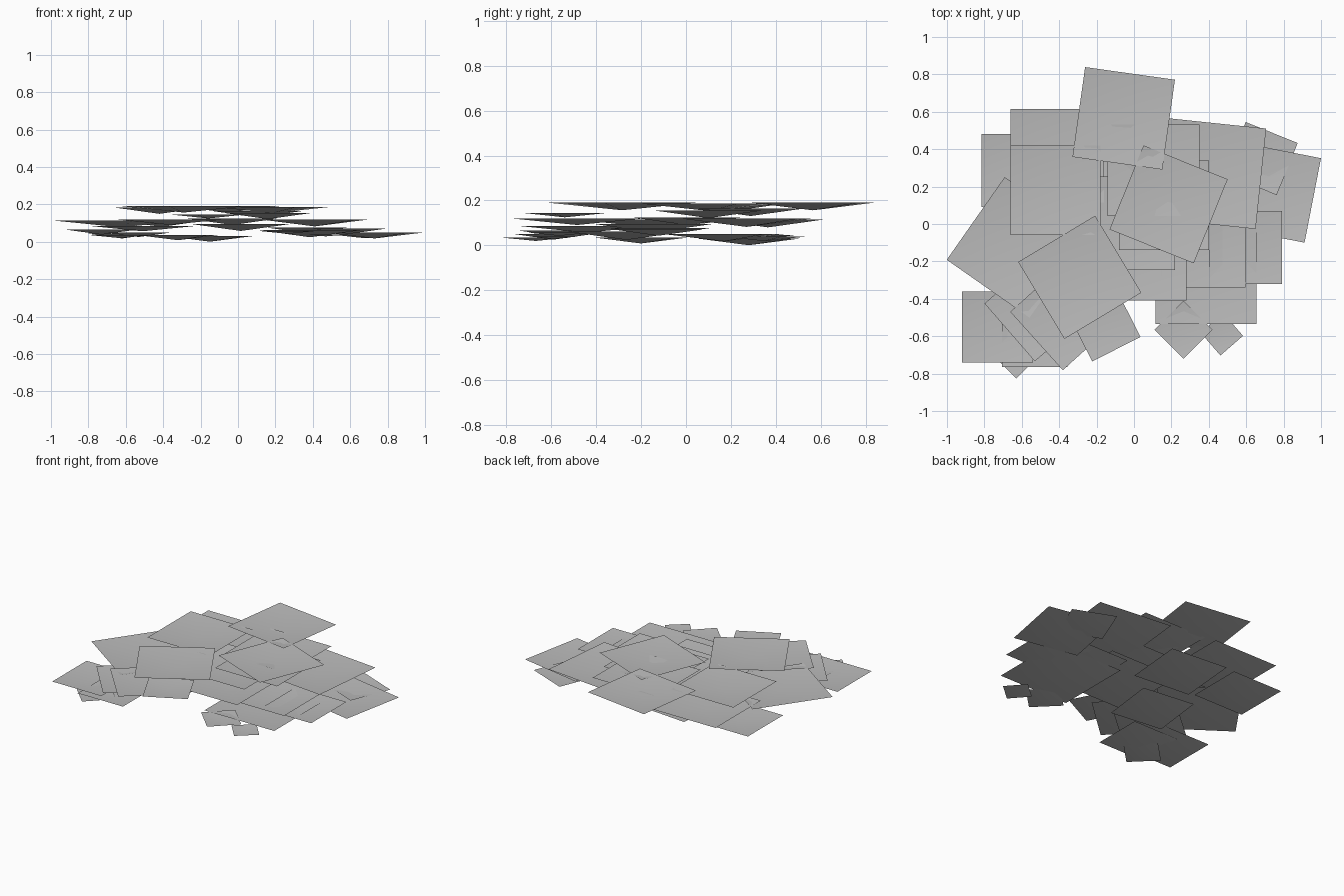
import bpy
import bmesh
from math import radians
from mathutils import Matrix

default_cube = bpy.data.objects.get("Cube")
if default_cube:
    bpy.data.objects.remove(default_cube, do_unlink=True)

# One plain grey for every card
GREY = (0.5, 0.5, 0.5, 1)
grey = bpy.data.materials.new("plain_grey")
grey.use_nodes = True
grey.diffuse_color = GREY
grey.node_tree.nodes["Principled BSDF"].inputs["Base Color"].default_value = GREY

# Every card sags at its centre by the same share of its side
SAG = 0.07


def add_card(name, x, y, height, side, turn):
    """Square card with level corners and a sunken centre, turned in degrees."""
    bm = bmesh.new()
    bmesh.ops.create_grid(bm, x_segments=1, y_segments=1, size=side / 2)
    bmesh.ops.poke(bm, faces=bm.faces[:], offset=0)
    for vert in bm.verts:
        if len(vert.link_edges) == 4:
            vert.co.z = -SAG * side
    for face in bm.faces:
        face.smooth = True
    mesh = bpy.data.meshes.new(name)
    bm.to_mesh(mesh)
    bm.free()
    mesh.materials.append(grey)
    card = bpy.data.objects.new(name, mesh)
    card.matrix_world = (Matrix.Translation((x, y, height))
                         @ Matrix.Rotation(radians(turn), 4, "Z"))
    bpy.context.collection.objects.link(card)
    return card


def add_layer(name, cards):
    """Lay out the cards of one layer: x, y, height, side, turn."""
    for number, values in enumerate(cards, start=1):
        add_card(f"{name}_card_{number}", *values)


# Cards resting on the ground
add_layer("ground", [
    (-.15, .28, .03, .42, -5),
    (-.32, -.2, .035, .38, -7),
    (-.62, .285, .045, .39, 0),
    (-.63, -.67, .035, .22, 45),
    (-.53, -.59, .05, .35, 0),
    (.68, .35, .04, .3, -22),
    (.47, -.59, .04, .16, 41),
])

# Low cards around the rim
add_layer("low", [
    (-.73, -.55, .065, .38, 0),
    (-.51, -.445, .085, .41, -49),
    (.73, .17, .05, .46, -11),
    (.595, -.125, .07, .39, 0),
    (.385, -.265, .062, .54, 0),
    (.265, -.565, .058, .22, 45),
    (.37, -.115, .077, .45, 0),
    (.015, -.145, .095, .53, 0),
])

# Middle cards
add_layer("middle", [
    (-.625, -.125, .115, .54, 55),
    (-.41, .365, .115, .5, 0),
    (-.365, -.485, .12, .42, -48),
    (.41, .27, .12, .54, -6),
    (-.03, .005, .125, .5, 0),
    (-.16, -.54, .145, .29, 27),
    (.16, .1, .155, .48, 0),
    (.104, .288, .165, .49, 0),
])

# Cards on top of the pile
add_layer("top", [
    (-.42, .18, .183, .48, 0),
    (.185, .105, .187, .485, -22),
    (-.055, .565, .19, .485, -8),
    (-.29, -.285, .19, .48, 31),
])
